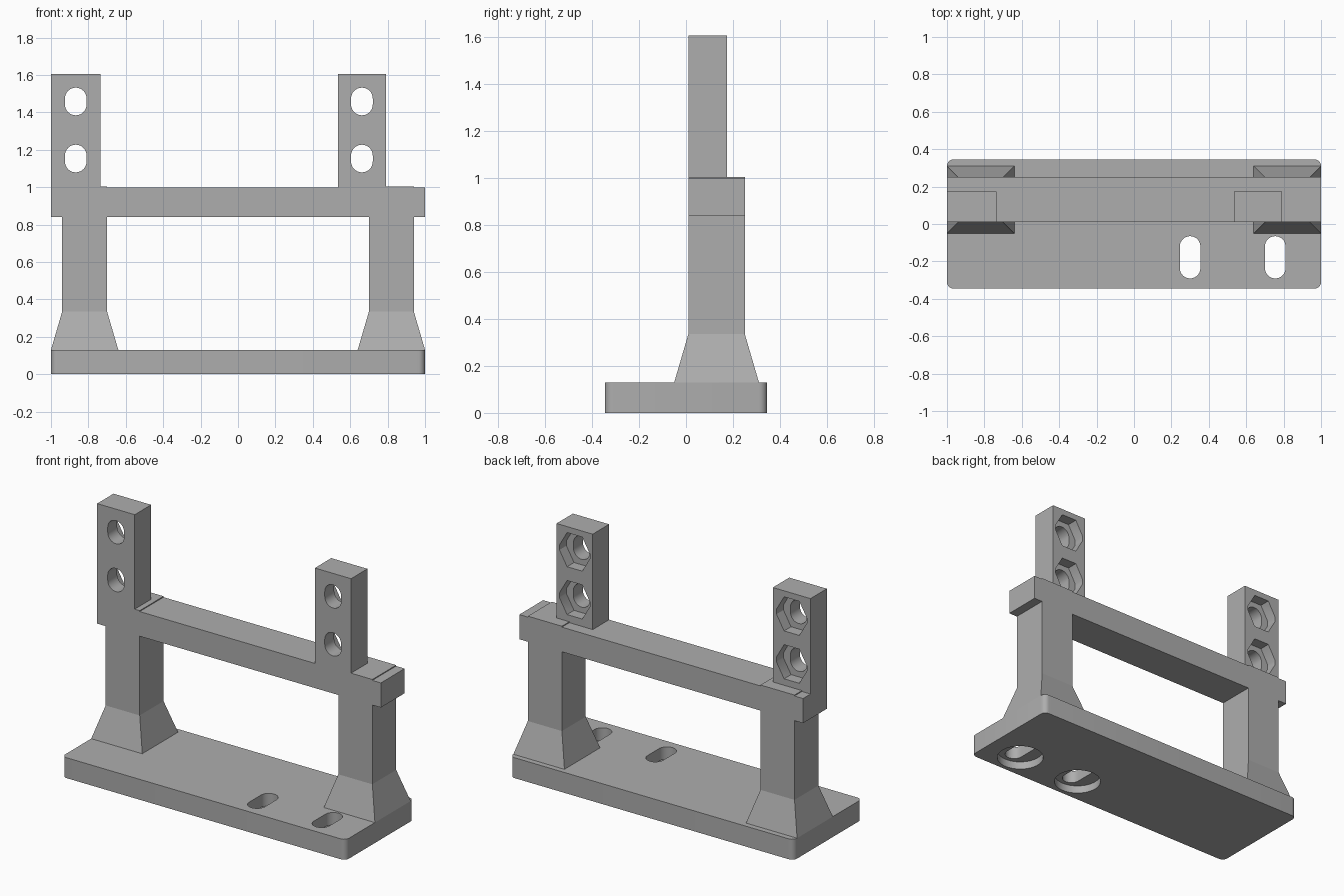
import bpy
import bmesh
from math import pi, cos, sin, radians
from mathutils import Matrix

cube = bpy.data.objects.get("Cube")
if cube:
    bpy.data.objects.remove(cube, do_unlink=True)

grey = bpy.data.materials.new("plain_grey")
grey.use_nodes = True
GREY = (0.42, 0.42, 0.42, 1)
grey.diffuse_color = GREY
grey.node_tree.nodes["Principled BSDF"].inputs["Base Color"].default_value = GREY


def make_object(name, bm):
    bmesh.ops.recalc_face_normals(bm, faces=bm.faces)
    mesh = bpy.data.meshes.new(name)
    bm.to_mesh(mesh)
    bm.free()
    mesh.materials.append(grey)
    obj = bpy.data.objects.new(name, mesh)
    bpy.context.collection.objects.link(obj)
    return obj


def loft(name, sections):
    """Skin matching loops of points and close both ends."""
    bm = bmesh.new()
    rings = [[bm.verts.new(p) for p in ring] for ring in sections]
    for low, high in zip(rings, rings[1:]):
        for i in range(len(low)):
            j = (i + 1) % len(low)
            bm.faces.new((low[i], low[j], high[j], high[i]))
    bm.faces.new(rings[0])
    bm.faces.new(rings[-1])
    return make_object(name, bm)


def rect(x0, x1, y0, y1, z):
    return [(x0, y0, z), (x1, y0, z), (x1, y1, z), (x0, y1, z)]


def box(name, x0, x1, y0, y1, z0, z1):
    return loft(name, [rect(x0, x1, y0, y1, z) for z in (z0, z1)])


def stretched(name, radius, stretch, sides, start, end):
    """Upright prism with a regular outline pulled apart along y."""
    outline = []
    for i in range(sides):
        a = 2 * pi * i / sides
        x, y = radius * cos(a), radius * sin(a)
        if abs(y) < 1e-6:
            # the outline splits here into a straight side
            pair = (-stretch, stretch) if x > 0 else (stretch, -stretch)
            outline += [(x, s) for s in pair] if stretch else [(x, 0)]
        else:
            outline.append((x, y + (stretch if y > 0 else -stretch)))
    return loft(name, [[(x, y, z) for x, y in outline] for z in (start, end)])


def cut(obj, cutter):
    cutter.hide_render = True
    mod = obj.modifiers.new("cut", 'BOOLEAN')
    mod.object = cutter
    mod.solver = 'EXACT'
    bpy.context.view_layer.objects.active = obj
    bpy.ops.object.modifier_apply(modifier=mod.name)
    bpy.data.objects.remove(cutter, do_unlink=True)


def smooth(obj):
    bpy.ops.object.select_all(action='DESELECT')
    obj.select_set(True)
    bpy.context.view_layer.objects.active = obj
    bpy.ops.object.shade_smooth_by_angle(angle=radians(30))


# Base plate with rounded upright corners
BASE_TOP = 0.13
base = box("base_plate", -1, 1, -0.345, 0.345, 0, BASE_TOP)
bm = bmesh.new()
bm.from_mesh(base.data)
corners = [e for e in bm.edges if abs(e.verts[0].co.z - e.verts[1].co.z) > 0.1]
bmesh.ops.bevel(bm, geom=corners, offset=0.035, segments=6, affect='EDGES', profile=0.5)
bm.to_mesh(base.data)
bm.free()

# Slotted mounting holes with round recesses underneath
for x in (0.30, 0.755):
    place = Matrix.Translation((x, -0.178, 0))
    slot = stretched("slot_cutter", 0.055, 0.058, 32, -0.1, 0.3)
    slot.data.transform(place)
    cut(base, slot)
    recess = stretched("recess_cutter", 0.14, 0, 48, -0.1, 0.05)
    recess.data.transform(place)
    cut(base, recess)
smooth(base)

# Crossbeam
FRONT, BACK = 0.01, 0.25
box("crossbeam", -1, 1, FRONT, BACK, 0.84, 0.997)

# Posts with flared feet, and their slightly raised tops
for side, c in (("right", -0.82), ("left", 0.82)):
    loft(side + "_post", [
        rect(c - 0.18, c + 0.18, FRONT - 0.06, BACK + 0.06, BASE_TOP),
        rect(c - 0.12, c + 0.12, FRONT, BACK, 0.335),
        rect(c - 0.12, c + 0.12, FRONT, BACK, 0.84)])
    box(side + "_post_top", c - 0.12, c + 0.12, FRONT, BACK, 0.997, 1.003)

# Uprights with slotted bolt holes and hexagonal nut pockets at the back
UPRIGHT_BACK, POCKET = 0.175, 0.07
for side, x0, x1 in (("right", -1, -0.735), ("left", 0.535, 0.79)):
    upright = box(side + "_upright", x0, x1, FRONT, UPRIGHT_BACK, 0.997, 1.605)
    for z in (1.153, 1.458):
        # local z becomes -y, local y becomes z
        place = Matrix.Translation(((x0 + x1) / 2, 0, z)) @ Matrix.Rotation(pi / 2, 4, 'X')
        hole = stretched("hole_cutter", 0.058, 0.016, 32, -0.4, 0.2)
        hole.data.transform(place)
        cut(upright, hole)
        pocket = stretched("pocket_cutter", 0.107, 0.016, 6, -0.4, POCKET - UPRIGHT_BACK)
        pocket.data.transform(place)
        cut(upright, pocket)
    smooth(upright)
